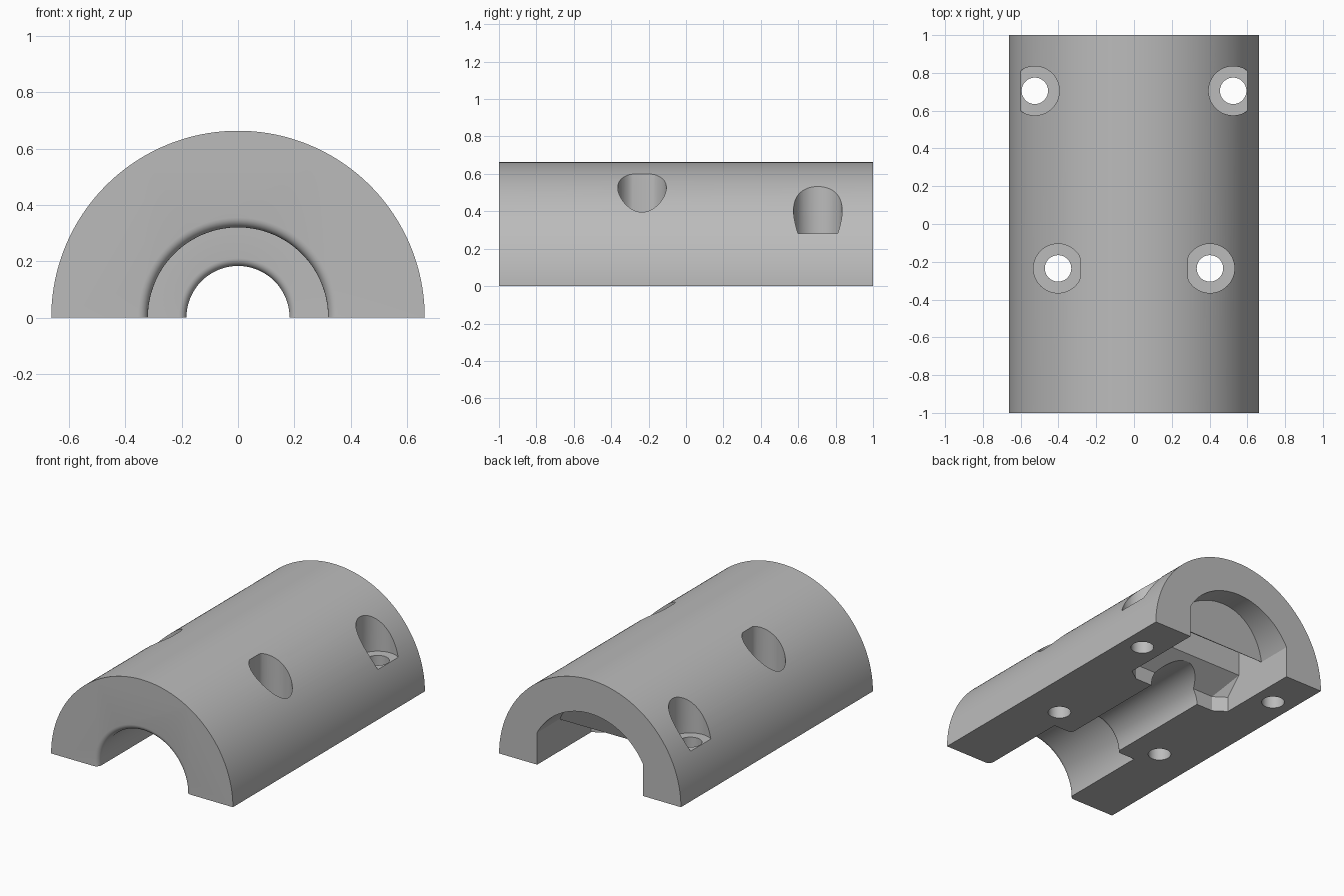
import bpy, bmesh, math
from mathutils import Vector

if "Cube" in bpy.data.objects:
    bpy.data.objects.remove(bpy.data.objects["Cube"])

OUTER, BORE, NECK = 0.663, 0.32, 0.183
SIDE, CEILING, POCKET = 0.385, 0.21, 0.44


def make_object(name, bm):
    bmesh.ops.recalc_face_normals(bm, faces=bm.faces)
    mesh = bpy.data.meshes.new(name)
    bm.to_mesh(mesh)
    bm.free()
    obj = bpy.data.objects.new(name, mesh)
    bpy.context.collection.objects.link(obj)
    return obj


def arc(radius, start, end, steps, cx=0, cy=0):
    angles = [start + (end - start) * i / steps for i in range(steps + 1)]
    return [(cx + radius * math.cos(a), cy + radius * math.sin(a)) for a in angles]


def extrude_y(name, outline, y_near, y_far):
    """Prism from an x-z outline; y_near is a function of height."""
    bm = bmesh.new()
    near = [bm.verts.new((x, y_near(z), z)) for x, z in outline]
    far = [bm.verts.new((x, y_far, z)) for x, z in outline]
    bm.faces.new(near)
    bm.faces.new(far)
    for i in range(len(outline)):
        j = (i + 1) % len(outline)
        bm.faces.new((near[i], near[j], far[j], far[i]))
    return make_object(name, bm)


def hull(name, points):
    bm = bmesh.new()
    for p in points:
        bm.verts.new(p)
    bmesh.ops.convex_hull(bm, input=bm.verts)
    bmesh.ops.dissolve_limit(bm, angle_limit=0.01, verts=bm.verts, edges=bm.edges)
    return make_object(name, bm)


def box(name, x0, x1, y0, y1, z0, z1):
    return hull(name, [(x, y, z) for x in (x0, x1) for y in (y0, y1) for z in (z0, z1)])


def revolve_y(name, profile, steps=96):
    """Solid of revolution about the y axis from (radius, y) points."""
    bm = bmesh.new()
    rings = []
    for r, y in profile:
        rings.append([bm.verts.new((r * math.cos(a), y, r * math.sin(a)))
                      for a in (math.tau * (i + 0.5) / steps for i in range(steps))])
    for a, b in zip(rings, rings[1:]):
        for i in range(steps):
            j = (i + 1) % steps
            bm.faces.new((a[i], a[j], b[j], b[i]))
    bm.faces.new(rings[0])
    bm.faces.new(rings[-1])
    return make_object(name, bm)


def drill(name, x, y, radius, z0, z1, x_limit=0):
    """Vertical drill, optionally flattened on the side facing the middle."""
    outline = [(max(px, x_limit), py)
               for px, py in arc(radius, 0, math.tau, 48, x, y)[:-1]]
    return hull(name, [(px, py, z) for px, py in outline for z in (z0, z1)])


def cut(target, cutter):
    cutter.hide_render = True
    mod = target.modifiers.new("cut", 'BOOLEAN')
    mod.operation = 'DIFFERENCE'
    mod.solver = 'EXACT'
    mod.object = cutter
    bpy.context.view_layer.objects.active = target
    bpy.ops.object.modifier_apply(modifier=mod.name)
    bpy.data.objects.remove(cutter)


# Half-round body
body = extrude_y("half_round_housing", arc(OUTER, 0, math.pi, 96), lambda z: -1, 1)

# Stepped bore with rounded mouths
f, g = 0.035, 0.027
step_y = -0.38
profile = [(BORE + f, -1.1)]
profile += arc(f, math.pi * 1.5, math.pi, 6, BORE + f, -1 + f)
profile += [(BORE, step_y)]
profile += arc(g, math.pi * 1.5, math.pi, 6, NECK + g, step_y + g)
profile += [(NECK, 0.6)]
cut(body, revolve_y("bore_cutter", profile))

# Arched rear pocket with a leaning inner face
start = math.asin(CEILING / POCKET)
outline = [(SIDE, -0.1)] + arc(POCKET, start, math.pi - start, 48) + [(-SIDE, -0.1)]
cut(body, extrude_y("rear_pocket_cutter", outline,
                    lambda z: 0.76 + 0.4 * max(0, z - CEILING), 1.1))

# Low pocket with chamfered inner end
points = []
for s in (-1, 1):
    for z in (-0.1, 0.1):
        points += [(s * 0.305, 0.385, z), (s * SIDE, 0.44, z)]
    points += [(s * SIDE, 0.546, CEILING), (s * SIDE, 0.8, CEILING), (s * SIDE, 0.8, -0.1)]
cut(body, hull("low_pocket_cutter", points))

# Slot above the low pocket
cut(body, box("slot_cutter", -SIDE, SIDE, 0.546, 0.758, 0.1, 0.45))

# Screw holes with counterbores, mirrored on both sides
for x, y, limit in ((0.525, 0.705, 0), (0.402, -0.235, 0.285)):
    for side in (-1, 1):
        for radius, z0, lim in ((0.07, -0.1, 0), (0.13, 0.28, limit)):
            tool = drill("drill_cutter", x, y, radius, z0, 0.9, lim)
            for v in tool.data.vertices:
                v.co.x *= side
            if side < 0:
                tool.data.flip_normals()
            cut(body, tool)

# Grey material
grey = bpy.data.materials.new("plain_grey")
grey.use_nodes = True
colour = (0.5, 0.5, 0.5, 1)
grey.diffuse_color = colour
grey.node_tree.nodes["Principled BSDF"].inputs["Base Color"].default_value = colour
body.data.materials.clear()
body.data.materials.append(grey)
for p in body.data.polygons:
    p.material_index = 0

# Smooth curves, sharp edges
bpy.ops.object.select_all(action='DESELECT')
body.select_set(True)
bpy.context.view_layer.objects.active = body
bpy.ops.object.shade_smooth_by_angle(angle=math.radians(25))
